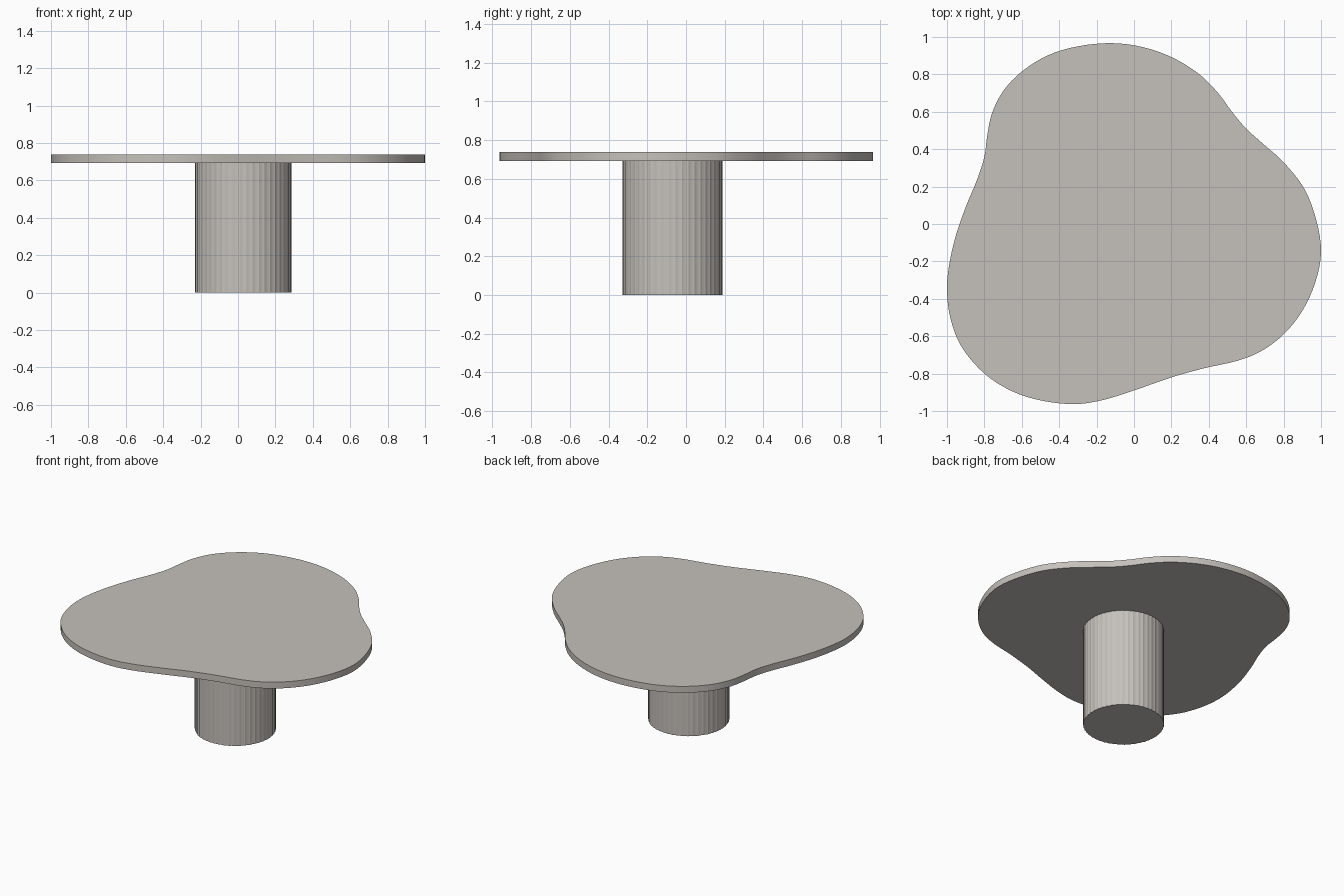
import bpy, bmesh, math
from mathutils import Vector

if "Cube" in bpy.data.objects:
    bpy.data.objects.remove(bpy.data.objects["Cube"])

stone = bpy.data.materials.new("warm grey")
stone.diffuse_color = (0.56, 0.53, 0.495, 1)
stone.use_nodes = True
stone.node_tree.nodes["Principled BSDF"].inputs["Base Color"].default_value = stone.diffuse_color


def prism(name, ring, z0, z1, angle):
    """Closed solid from a plan outline."""
    bm = bmesh.new()
    low = [bm.verts.new((x, y, z0)) for x, y in ring]
    high = [bm.verts.new((x, y, z1)) for x, y in ring]
    bm.faces.new(low[::-1])
    bm.faces.new(high)
    n = len(ring)
    for i in range(n):
        j = (i + 1) % n
        bm.faces.new((low[i], low[j], high[j], high[i]))
    me = bpy.data.meshes.new(name)
    bm.to_mesh(me)
    bm.free()
    me.materials.append(stone)
    ob = bpy.data.objects.new(name, me)
    bpy.context.collection.objects.link(ob)
    bpy.ops.object.select_all(action='DESELECT')
    ob.select_set(True)
    bpy.context.view_layer.objects.active = ob
    bpy.ops.object.shade_smooth_by_angle(angle=math.radians(angle))
    return ob


def smooth_loop(pts, steps):
    """Closed Catmull-Rom curve through the points."""
    p = [Vector(q) for q in pts]
    n, out = len(p), []
    for i in range(n):
        a, b, c, d = p[i - 1], p[i], p[(i + 1) % n], p[(i + 2) % n]
        for k in range(steps):
            t = k / steps
            out.append(0.5 * (2 * b + (c - a) * t + (2 * a - 5 * b + 4 * c - d) * t ** 2
                              + (3 * b - a - 3 * c + d) * t ** 3))
    return out


# Free-form table top
outline = [(1, -.15), (.975, .02), (.91, .19), (.80, .33), (.70, .42), (.60, .51),
           (.52, .605), (.45, .70), (.35, .80), (.21, .888), (.05, .945), (-.12, .967),
           (-.30, .95), (-.46, .902), (-.60, .815), (-.70, .71), (-.76, .59),
           (-.785, .47), (-.80, .36), (-.838, .24), (-.90, .09), (-.955, -.07),
           (-.99, -.23), (-1, -.36), (-.98, -.51), (-.92, -.66), (-.80, -.80),
           (-.65, -.895), (-.49, -.945), (-.32, -.963), (-.17, -.942), (0, -.89),
           (.20, -.82), (.38, -.77), (.55, -.732), (.68, -.68), (.80, -.59),
           (.90, -.465), (.97, -.31)]
prism("table_top", smooth_loop(outline, 4), 0.693, 0.738, 30)

# Pedestal with very shallow vertical ribs
ribs, ring = 48, []
for i in range(ribs * 2):
    a = math.tau * i / (ribs * 2)
    r = 0.259 if i % 2 else 0.255
    ring.append((0.028 + r * math.cos(a), -0.07 + r * math.sin(a)))
prism("pedestal", ring, 0, 0.693, 30)
